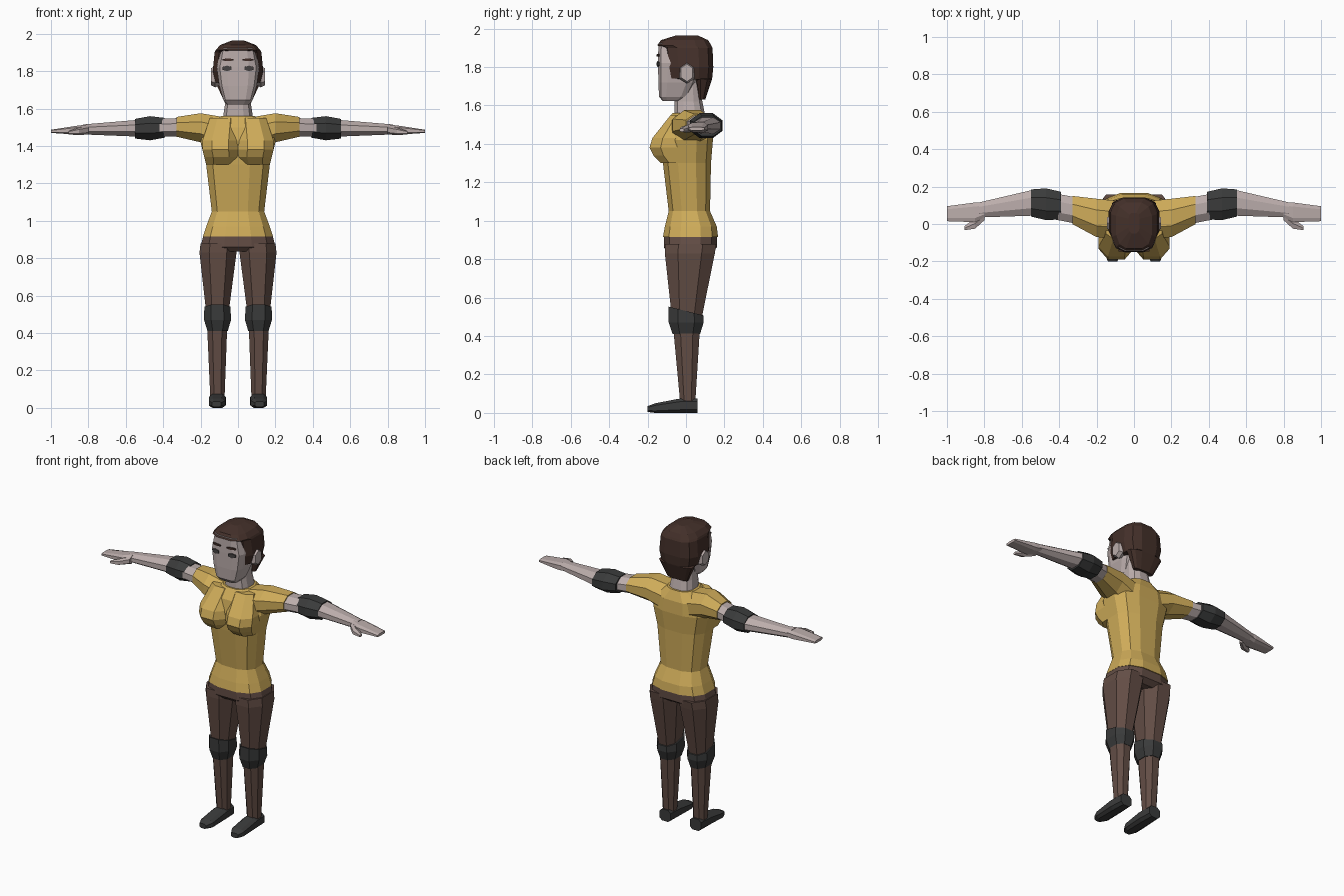
import bpy
import bmesh
import math
from mathutils import Matrix, Vector

default_cube = bpy.data.objects.get("Cube")
if default_cube:
    bpy.data.objects.remove(default_cube, do_unlink=True)


def material(name, *color):
    mat = bpy.data.materials.new(name)
    mat.use_nodes = True
    rgba = (*color, 1)
    mat.diffuse_color = rgba
    mat.node_tree.nodes["Principled BSDF"].inputs["Base Color"].default_value = rgba
    return mat


skin = material("pale skin", .5, .42, .41)
shirt = material("mustard shirt", .62, .41, .1)
cloth = material("brown trousers", .125, .075, .06)
padding = material("charcoal padding", .042, .043, .043)
hair_brown = material("dark brown hair", .058, .03, .023)
eye_grey = material("eye grey", .06, .055, .055)


def finish(name, bm, mat, mirrored):
    """Turn a bmesh into a flat shaded object, optionally with its twin across x."""
    bmesh.ops.recalc_face_normals(bm, faces=bm.faces)
    mesh = bpy.data.meshes.new(name)
    bm.to_mesh(mesh)
    bm.free()
    mesh.materials.append(mat)
    obj = bpy.data.objects.new(name, mesh)
    bpy.context.collection.objects.link(obj)
    if mirrored:
        mirror = obj.modifiers.new("mirror", "MIRROR")
        mirror.use_mirror_merge = False
    return obj


def outline(sides, power):
    """Points of a rounded polygon that touches the unit square."""
    reach = math.cos(math.pi / sides)

    def squared(value):
        return math.copysign(abs(value / reach) ** power, value)

    angles = [(i + .5) * math.tau / sides for i in range(sides)]
    return [(squared(math.cos(a)), squared(math.sin(a))) for a in angles]


def loft(name, mat, axis, sections, sides=8, power=.85, mirrored=True):
    """Skin sections (position, u_min, u_max, v_min, v_max) along an axis."""
    bm = bmesh.new()
    loops = []
    for position, u_min, u_max, v_min, v_max in sections:
        loop = []
        for u, v in outline(sides, power):
            point = [(u_min + u_max + u * (u_max - u_min)) / 2,
                     (v_min + v_max + v * (v_max - v_min)) / 2]
            point.insert(axis, position)
            loop.append(bm.verts.new(point))
        loops.append(loop)
    for low, high in zip(loops, loops[1:]):
        for i in range(sides):
            bm.faces.new((low[i - 1], low[i], high[i], high[i - 1]))
    bm.faces.new(loops[0])
    bm.faces.new(loops[-1])
    return finish(name, bm, mat, mirrored)


def upright(name, mat, sections, power=.75):
    """Loft centred on x from (height, half_width, front, back)."""
    full = [(z, -half, half, front, back) for z, half, front, back in sections]
    return loft(name, mat, 2, full, sides=12, power=power, mirrored=False)


def swollen(start, end, amount):
    """Two sections with a thicker one halfway between them."""
    middle = (Vector(start) + Vector(end)) / 2
    middle += Vector((0, -amount, amount, -amount, amount))
    return [start, middle, end]


def face_plate(name, mat, center, width, height):
    """Thin hexagonal plate turned to follow the curve of the face."""
    bm = bmesh.new()
    bmesh.ops.create_circle(bm, cap_ends=True, segments=6, radius=.5)
    extruded = bmesh.ops.extrude_face_region(bm, geom=bm.faces[:])
    moved = [v for v in extruded["geom"] if isinstance(v, bmesh.types.BMVert)]
    bmesh.ops.translate(bm, verts=moved, vec=(0, 0, 1))
    place = (Matrix.Translation(center) @ Matrix.Rotation(.14, 4, "Z")
             @ Matrix.Rotation(math.pi / 2, 4, "X")
             @ Matrix.Diagonal((width, height, .009, 1)))
    bmesh.ops.transform(bm, matrix=place, verts=bm.verts)
    finish(name, bm, mat, True)


# Shirt: body with waist, chest and sleeves
upright("shirt_body", shirt, [
    (.915, .188, -.12, .167),
    (.97, .17, -.11, .16),
    (1.05, .14, -.09, .125),
    (1.3, .17, -.12, .13),
    (1.42, .2, -.13, .14),
    (1.5, .18, -.115, .135),
    (1.56, .09, -.07, .11),
])
loft("shirt_chest", shirt, 2, [
    (1.3, .02, .17, -.13, .03),
    (1.34, 0, .18, -.17, .03),
    (1.38, 0, .19, -.19, .03),
    (1.43, 0, .19, -.175, .03),
    (1.55, 0, .15, -.08, .03),
])
loft("shirt_sleeve", shirt, 0, [
    (.05, -.08, .12, 1.36, 1.55),
    (.2, -.07, .135, 1.42, 1.575),
    (.33, 0, .15, 1.45, 1.555),
], power=1)

# Arms with elbow pads
loft("arm", skin, 0, [
    (.3, 0, .14, 1.45, 1.55),
    (.53, .045, .185, 1.45, 1.54),
    (.83, .035, .115, 1.462, 1.515),
], power=1)
loft("elbow_pad", padding, 0, swollen(
    (.39, .025, .172, 1.445, 1.55), (.55, .04, .185, 1.44, 1.545), .012), power=1)

# Hands, each a mitten of closed fingers with a separate thumb
loft("hand", skin, 0, [
    (.8, .035, .115, 1.465, 1.515),
    (.85, .01, .115, 1.46, 1.51),
    (1, .015, .095, 1.47, 1.487),
], power=.6)
loft("thumb", skin, 0, [
    (.8, .02, .06, 1.465, 1.505),
    (.85, -.025, .03, 1.46, 1.495),
    (.905, -.033, -.01, 1.463, 1.48),
], sides=6)

# Trousers
upright("trouser_seat", cloth, [
    (.835, .16, -.09, .125),
    (.86, .2, -.115, .16),
    (.93, .183, -.115, .162),
])
loft("trouser_thigh", cloth, 2, [
    (.51, .05, .17, -.075, .085),
    (.83, .008, .206, -.11, .15),
    (.88, .008, .2, -.11, .158),
])
loft("trouser_shin", cloth, 2, [
    (.05, .072, .148, -.03, .048),
    (.48, .056, .167, -.07, .075),
])

# Knee pads, with the top edge sloping down to the back
knee_pad = loft("knee_pad", padding, 2, swollen(
    (.41, .055, .163, -.07, .073), (.53, .04, .18, -.09, .09), .01))
for vert in knee_pad.data.vertices:
    if vert.co.z > .5:
        vert.co.z -= vert.co.y / 4

# Shoes
loft("shoe", padding, 1, [
    (-.2, .09, .14, .005, .035),
    (-.16, .068, .155, 0, .05),
    (-.03, .065, .155, 0, .075),
    (.06, .07, .15, 0, .075),
], power=.65)

# Neck and head
upright("neck", skin, [
    (1.52, .085, -.06, .105),
    (1.62, .07, -.06, .085),
    (1.72, .07, -.055, .075),
])
upright("head", skin, [
    (1.622, .06, -.12, -.03),
    (1.645, .078, -.14, .01),
    (1.72, .1, -.144, .05),
    (1.82, .114, -.145, .07),
    (1.925, .09, -.144, .07),
], power=.5)

# Hair, stepping back behind the ears and forward over the forehead
upright("hair", hair_brown, [
    (1.63, .07, .065, .1),
    (1.735, .118, .05, .135),
    (1.74, .12, -.108, .136),
    (1.8, .135, -.112, .142),
    (1.9, .125, -.12, .138),
    (1.912, .12, -.15, .132),
    (1.94, .095, -.13, .115),
    (1.965, .03, -.05, .06),
], power=.65)

# Ears
loft("ear", skin, 0, swollen(
    (.1, -.025, .035, 1.73, 1.81), (.145, -.025, .035, 1.73, 1.81), .01), sides=6)

# Painted eyes and eyebrows
face_plate("eye", eye_grey, (.058, -.14, 1.815), .055, .03)
face_plate("eyebrow", hair_brown, (.052, -.141, 1.861), .068, .015)
